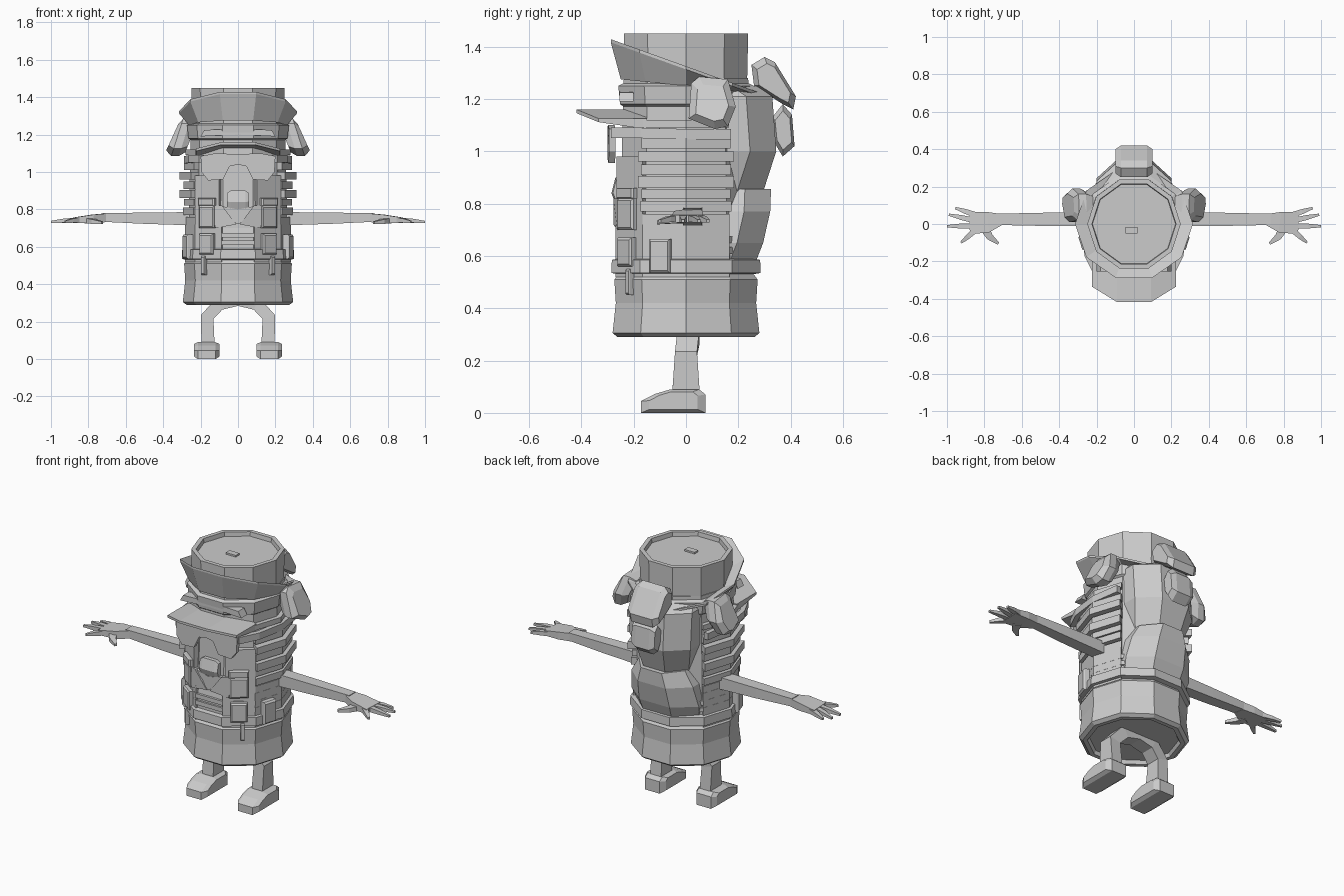
import bpy, bmesh, math
from mathutils import Vector

cube = bpy.data.objects.get("Cube")
if cube:
    bpy.data.objects.remove(cube, do_unlink=True)

grey = bpy.data.materials.new("plain grey")
grey.use_nodes = True
grey.diffuse_color = (0.6, 0.6, 0.6, 1)
grey.node_tree.nodes["Principled BSDF"].inputs["Base Color"].default_value = grey.diffuse_color


def loft(name, rings, mirror=False, closed=False):
    """Skin equal-length rings; ends are capped unless the loft is closed."""
    bm = bmesh.new()
    vs = [[bm.verts.new(p) for p in r] for r in rings]
    n = len(rings[0])
    pairs = list(zip(vs, vs[1:])) + ([(vs[-1], vs[0])] if closed else [])
    for a, b in pairs:
        for i in range(n):
            j = (i + 1) % n
            bm.faces.new((a[i], a[j], b[j], b[i]))
    if not closed:
        bm.faces.new(vs[0])
        bm.faces.new(vs[-1])
    bmesh.ops.recalc_face_normals(bm, faces=bm.faces)
    me = bpy.data.meshes.new(name)
    bm.to_mesh(me)
    bm.free()
    me.materials.append(grey)
    ob = bpy.data.objects.new(name, me)
    bpy.context.collection.objects.link(ob)
    if mirror:
        ob.modifiers.new("Mirror", 'MIRROR').use_mirror_merge = False
    return ob


def polar(r, deg, z):
    a = math.radians(deg)
    return (r * math.cos(a), r * math.sin(a), z)


def ring(r, z, n=10):
    return [polar(r, 360 * i / n, z) for i in range(n)]


def arc_band(name, angles, z0, z1, r0, r1, flare=0):
    """Thick curved strip hugging the body, mirrored to both sides."""
    loft(name, [[polar(r0, a, z0), polar(r1 + flare, a, z0), polar(r1, a, z1), polar(r0, a, z1)]
                for a in angles], mirror=True)


def side_block(name, profile, x0, x1, edge=0.02, mirror=False):
    """Chamfered block from a (y, z) side profile running from x0 to x1."""
    cy = sum(p[0] for p in profile) / len(profile)
    cz = sum(p[1] for p in profile) / len(profile)

    def sec(x, k):
        return [(x, cy + (y - cy) * k, cz + (z - cz) * k) for y, z in profile]
    loft(name, [sec(x0, .75), sec(x0 + edge, 1), sec(x1 - edge, 1), sec(x1, .75)], mirror)


def limb(name, path, sizes, up=(0, 0, 1), mirror=True):
    """Boxy tapered limb along a path; sizes are half width and half height."""
    pts = [Vector(p) for p in path]
    up, rings = Vector(up), []
    for i, (p, (w, h)) in enumerate(zip(pts, sizes)):
        d = (pts[min(i + 1, len(pts) - 1)] - pts[max(i - 1, 0)]).normalized()
        s = up.cross(d).normalized() * w
        rings.append([p + s + up * h, p - s + up * h, p - s - up * h, p + s - up * h])
    loft(name, rings, mirror)


def facet_box(name, deg, r, z, w, h, depth, shift=0):
    """Pouch sitting on a body facet that faces the given angle."""
    a = math.radians(deg)
    out, tan = Vector((math.cos(a), math.sin(a), 0)), Vector((-math.sin(a), math.cos(a), 0))

    def sec(rr, k):
        return [out * rr + tan * (shift + u * w * k / 2) + Vector((0, 0, z + v * h * k / 2))
                for u, v in ((-1, -1), (1, -1), (1, 1), (-1, 1))]
    loft(name, [sec(r - .02, 1), sec(r + depth * .7, 1), sec(r + depth, .85)])


# Ten-sided body with a recessed underside
loft("body", [ring(r, z) for r, z in (
    (.24, .31), (.25, .29), (.275, .29), (.295, .305), (.282, .42), (.288, .51), (.272, .53),
    (.272, .66), (.265, .7), (.26, .9), (.255, 1.1), (.25, 1.28))])
loft("hem_band", [ring(r, z) for r, z in ((.27, .53), (.3, .535), (.298, .585), (.27, .59))])
for i, z in enumerate((.61, .65)):
    loft("belt_%d" % i, [ring(r, z + d) for r, d in ((.26, 0), (.284, 0), (.284, .025), (.26, .025))])

# Hat crown with rimmed top, and its tilted flaring brim
loft("hat_crown", [ring(r, z) for r, z in ((.245, 1.24), (.25, 1.45), (.225, 1.45), (.222, 1.425))])
loft("hat_button", [[(x, y, z) for x, y in ((-.045, -.05), (.02, -.05), (.02, -.015), (-.045, -.015))]
                    for z in (1.42, 1.435)])


def tilt(r, lift):
    return [(x, y * .96, 1.325 - .345 * y + lift) for x, y, _ in ring(r, 0)]


low = [(x, y, 1.25 - .1 * y) for x, y, _ in ring(.262, 0)]
loft("hat_brim", [low, tilt(.315, -.012), tilt(.315, 0), tilt(.25, -.03)], closed=True)
loft("hat_band", [ring(r, z) for r, z in ((.25, 1.17), (.265, 1.18), (.272, 1.25), (.25, 1.26))])

# Curved forehead visor
rows = []
for x, front in ((-.225, -.335), (-.09, -.418), (.09, -.418), (.225, -.335)):
    z = 1.16 - .8 * x * x
    rows.append([(x, front, z - .008), (x, front, z + .006), (x, -.15, z + .005), (x, -.15, z - .035)])
loft("visor", rows)
loft("brow_ridge", [[(x, y, z) for x, z in ((-.2, 1.19), (0, 1.2), (.2, 1.19), (.18, 1.225), (0, 1.23), (-.18, 1.225))]
                    for y in (-.2, -.255)])

# Sunglasses
lens = ((0, 1.095), (.12, 1.1), (.2, 1.085), (.195, 1.0), (.16, .955), (.08, .96), (.045, 1.03), (0, 1.04))
loft("glasses_front", [[(x, y + .15 * x * x, z) for x, z in lens] for y in (-.3, -.275)], mirror=True)
limb("glasses_arm", [(.195, -.28, 1.07), (.25, -.17, 1.07), (.275, .0, 1.065), (.25, .17, 1.065)],
     [(.014, .02)] * 4)

# Face
side_block("nose", [(-.24, .9), (-.27, .9), (-.285, .84), (-.27, .8), (-.24, .8)], -.06, .06, .02)
loft("beard", [[(-.1, y, .82), (0, y - .01, .8), (.1, y, .82), (.08, y, .77), (0, y - .01, .72), (-.08, y, .77)]
               for y in (-.23, -.266)])

# Layered wraps around both sides
for i, (z0, z1, r) in enumerate(((.70, .76, .282), (.77, .81, .295), (.82, .855, .29), (.86, .905, .312),
                                 (.91, .95, .292), (.96, 1.0, .312), (1.01, 1.05, .29), (1.09, 1.12, .28))):
    arc_band("side_wrap_%d" % i, (-36, 0, 36), z0, z1, .24, r)

# Open jacket fronts with lapels
arc_band("jacket_front", (-72, -36, 0, 36), .52, .72, .25, .283)
arc_band("jacket_chest", (-69, -36), .72, .98, .25, .284)
loft("lapel", [[(.085, y, .82), (.15, y + .035, .82), (.12, y + .015, .7), (.01, y, .72)]
               for y in (-.25, -.278)], mirror=True)

# Pouches and pockets
for s, side in ((1, "left"), (-1, "right")):
    def turn(a):
        return a if s > 0 else 180 - a
    facet_box(side + "_chest_pocket", turn(-54), .27, .76, .1, .12, .022)
    facet_box(side + "_chest_flap", turn(-54), .275, .84, .11, .04, .02)
    facet_box(side + "_waist_pouch", turn(-54), .272, .615, .09, .11, .025)
    facet_box(side + "_strap_end", turn(-54), .272, .5, .022, .1, .022, .02 * s)
    facet_box(side + "_hip_pouch", turn(-18), .275, .6, .08, .13, .03, -.01 * s)

# Hair down the back in two overlapping layers
def hair(name, rows):
    loft(name, [[(-w, .1, z), (-w, y - .1, z), (-w * .45, y, z), (w * .45, y, z), (w, y - .1, z), (w, .1, z)]
                for z, y, w in rows])


hair("upper_hair", ((1.25, .27, .17), (1.21, .33, .2), (1.0, .345, .2), (.83, .29, .15), (.74, .22, .1)))
hair("lower_hair", ((.855, .325, .15), (.77, .322, .2), (.65, .295, .22), (.56, .26, .2)))

# Buns at the back and on both sides
side_block("back_bun", [(.25, 1.33), (.3, 1.36), (.34, 1.34), (.42, 1.21), (.41, 1.16), (.37, 1.18), (.26, 1.25)],
           -.1, .1, .03)
side_block("bun_tail", [(.33, 1.13), (.37, 1.18), (.405, 1.14), (.415, 1.02), (.37, .98), (.34, 1.03)], -.075, .075, .03)
bun = ((.02, 1.26), (.05, 1.285), (.16, 1.275), (.19, 1.17), (.16, 1.095), (.11, 1.085), (.01, 1.125))


def bun_section(x, k):
    return [(x + (1.185 - z) * .32, .1 + (y - .1) * k, 1.185 + (z - 1.185) * k) for y, z in bun]


loft("side_bun", [bun_section(.25, .8), bun_section(.285, 1), bun_section(.325, 1), bun_section(.352, .7)], mirror=True)

# Arms and hands
limb("arm", [(.22, .025, .75), (.5, .025, .753), (.73, .025, .757)], [(.038, .036), (.035, .03), (.03, .023)])
limb("palm", [(.71, .025, .755), (.78, .01, .75), (.88, .005, .742)], [(.03, .023), (.055, .022), (.06, .014)])
for name, base, tip in (("little", (.85, .05), (.955, .085)), ("ring", (.86, .02), (.99, .05)),
                        ("middle", (.86, -.01), (1, -.012)), ("index", (.85, -.035), (.925, -.1))):
    mid = [(a + b) / 2 for a, b in zip(base, tip)]
    limb(name + "_finger", [(*base, .743), (*mid, .74), (*tip, .733)], [(.015, .013), (.013, .011), (.006, .006)])
limb("thumb", [(.8, -.02, .74), (.77, -.07, .735), (.725, -.105, .728)], [(.025, .015), (.018, .012), (.007, .007)])

# Legs and feet
limb("leg", [(0, .01, .31), (.1, .01, .295), (.165, .0, .225), (.16, 0, .07)],
     [(.025, .042), (.035, .042), (.035, .042), (.035, .053)], up=(0, 1, 0))
side_block("foot", [(-.172, 0), (-.172, .045), (-.12, .072), (-.06, .09), (.05, .09), (.075, .07), (.075, 0)],
           .1, .235, .02, mirror=True)
